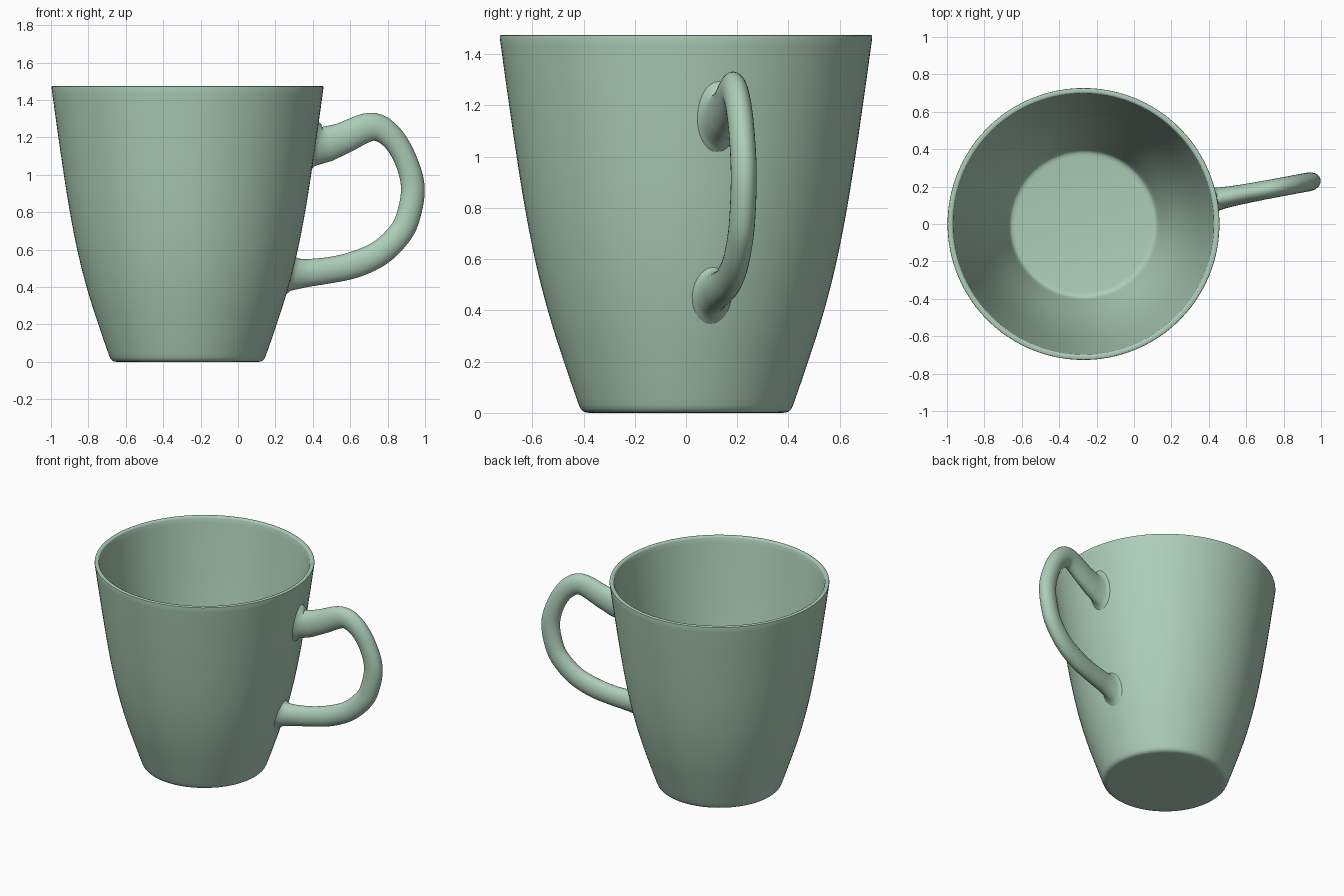
import bpy, bmesh, math
from mathutils import Vector

if "Cube" in bpy.data.objects:
    bpy.data.objects.remove(bpy.data.objects["Cube"])

CX = -0.27                       # body axis
TURN = math.radians(10.6)        # handle direction around the body

mat = bpy.data.materials.new("green_glaze")
mat.diffuse_color = (0.42, 0.62, 0.48, 1)
mat.use_nodes = True
mat.node_tree.nodes["Principled BSDF"].inputs["Base Color"].default_value = mat.diffuse_color


def catmull(pts, steps):
    """Smooth curve through points of any dimension."""
    p = [Vector(q) for q in pts]
    p = [2 * p[0] - p[1]] + p + [2 * p[-1] - p[-2]]
    out = []
    for i in range(1, len(p) - 2):
        a, b, c, d = p[i - 1:i + 3]
        for k in range(steps):
            t = k / steps
            out.append(0.5 * (2 * b + (c - a) * t + (2 * a - 5 * b + 4 * c - d) * t * t
                              + (3 * b - a - 3 * c + d) * t ** 3))
    return out + [p[-2]]


def loft(name, rings, caps):
    """Skin a list of equal closed rings."""
    bm = bmesh.new()
    rows = [[bm.verts.new(v) for v in r] for r in rings]
    n = len(rows[0])
    for a, b in zip(rows, rows[1:]):
        for i in range(n):
            bm.faces.new((a[i], a[(i + 1) % n], b[(i + 1) % n], b[i]))
    if caps:
        bm.faces.new(rows[0])
        bm.faces.new(rows[-1])
    bmesh.ops.recalc_face_normals(bm, faces=bm.faces)
    me = bpy.data.meshes.new(name)
    bm.to_mesh(me)
    bm.free()
    me.materials.append(mat)
    ob = bpy.data.objects.new(name, me)
    bpy.context.collection.objects.link(ob)
    bpy.context.view_layer.objects.active = ob
    ob.select_set(True)
    bpy.ops.object.shade_smooth_by_angle(angle=math.radians(50))
    ob.select_set(False)
    return ob


# Cup body: outer wall up, rounded rim, inner wall down to the floor
wall = catmull([(0.418, 0.03), (0.463, 0.16), (0.528, 0.36), (0.583, 0.57), (0.627, 0.79),
                (0.664, 1.02), (0.703, 1.29), (0.727, 1.465)], 5)
foot = [(0.375, 0.0), (0.39, 0.001), (0.402, 0.006), (0.411, 0.015)]
rim = [(0.726, 1.472), (0.721, 1.475), (0.706, 1.475), (0.7, 1.472), (0.697, 1.465)]
inner = [(p[0] - 0.03, p[1]) for p in reversed(wall) if 0.1 < p[1] < 1.46]
floor = [(0.4, 0.06), (0.392, 0.045), (0.382, 0.038), (0.365, 0.035)]
profile = foot + [tuple(p) for p in wall] + rim + inner + floor
SEG = 96
loft("cup_body", [[(CX + r * math.cos(i * math.tau / SEG), r * math.sin(i * math.tau / SEG), z)
                   for i in range(SEG)] for r, z in profile], True)


def wall_radius(z):
    for a, b in zip(wall, wall[1:]):
        if a[1] <= z <= b[1]:
            return a[0] + (b[0] - a[0]) * (z - a[1]) / (b[1] - a[1])
    return wall[-1][0]


def place(d, w, z):
    c, s = math.cos(TURN), math.sin(TURN)
    return (CX + d * c - w * s, d * s + w * c, z)


# Handle: swept oval; columns are x, z, half thickness, half width
keys = [(0.475, 1.165, 0.095, 0.058), (0.56, 1.195, 0.085, 0.053), (0.71, 1.256, 0.076, 0.05),
        (0.81, 1.213, 0.066, 0.05), (0.89, 1.095, 0.061, 0.05), (0.935, 0.93, 0.064, 0.05),
        (0.903, 0.755, 0.065, 0.05), (0.84, 0.655, 0.067, 0.05), (0.745, 0.573, 0.069, 0.05),
        (0.62, 0.519, 0.071, 0.05), (0.49, 0.49, 0.07, 0.05), (0.37, 0.475, 0.074, 0.053)]
path = catmull([((x - CX) / math.cos(TURN), z, a, b) for x, z, a, b in keys], 6)
SIDES = 28
angles = [i * math.tau / SIDES for i in range(SIDES)]
rings = []
for i, (d, z, a, b) in enumerate(path):
    p, q = path[max(i - 1, 0)], path[min(i + 1, len(path) - 1)]
    t = Vector((q[0] - p[0], q[1] - p[1])).normalized()
    rings.append([Vector(place(d - t.y * a * math.cos(g), b * math.sin(g), z + t.x * a * math.cos(g)))
                  for g in angles])


def root(zc, half, width, sign, lift):
    """Flared ring lying on the cup wall."""
    out = []
    for g in angles:
        z, w = zc + sign * half * math.cos(g), width * math.sin(g)
        r = wall_radius(z) + lift
        out.append(Vector(place(math.sqrt(r * r - w * w), w, z)))
    return out


top = [root(1.155, 0.145, 0.088, 1, -0.006), root(1.157, 0.128, 0.074, 1, 0.008),
       root(1.16, 0.112, 0.065, 1, 0.026)]
low = [root(0.466, 0.086, 0.06, -1, 0.026), root(0.46, 0.1, 0.07, -1, 0.008),
       root(0.455, 0.118, 0.084, -1, -0.006)]
loft("handle", top + rings + low, True)
